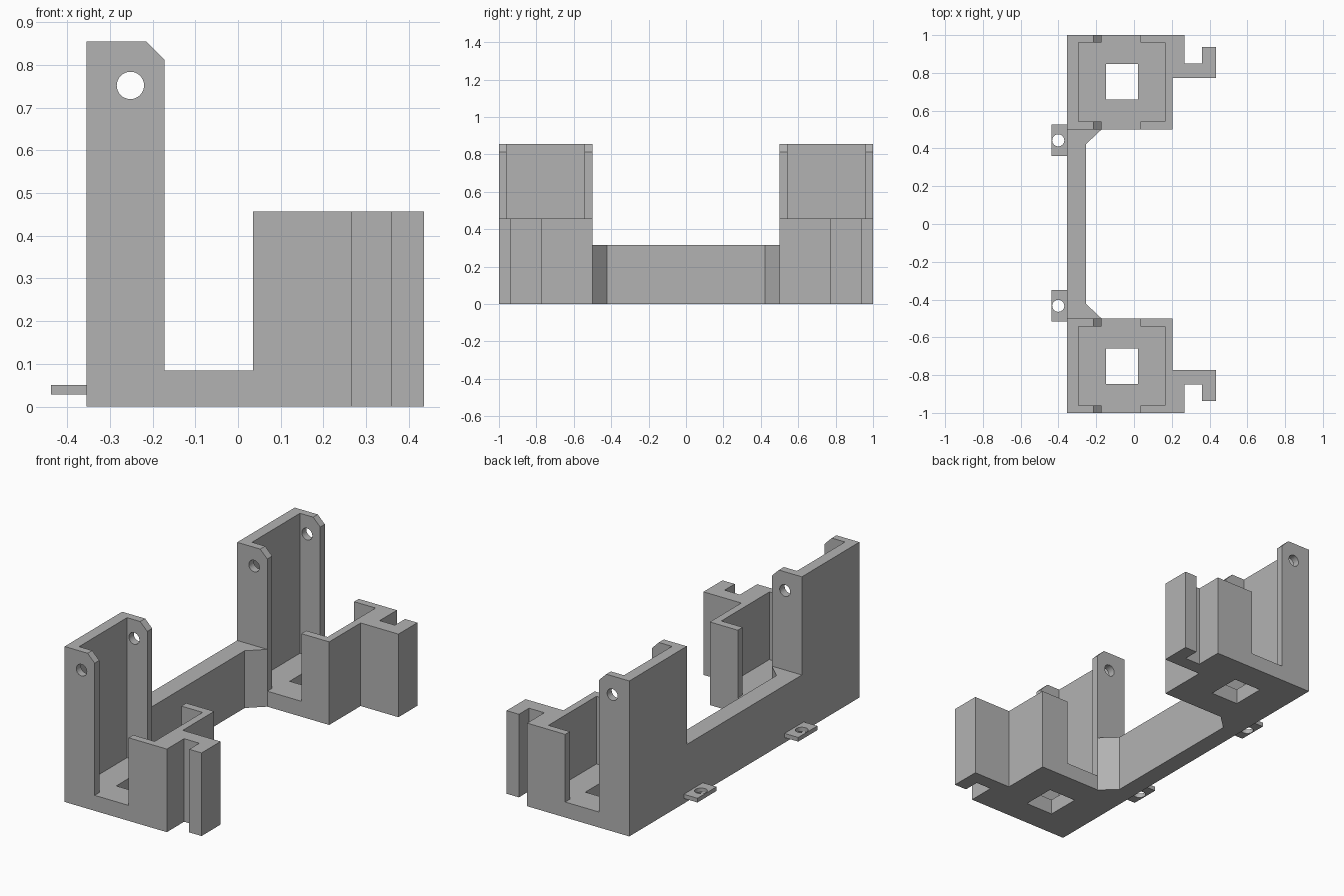
import bpy, bmesh, math
from mathutils import Vector, Matrix

cube = bpy.data.objects.get("Cube")
if cube:
    bpy.data.objects.remove(cube, do_unlink=True)

grey = bpy.data.materials.new("plain_grey")
grey.use_nodes = True
grey.diffuse_color = (0.45, 0.45, 0.45, 1)
grey.node_tree.nodes["Principled BSDF"].inputs["Base Color"].default_value = (0.45, 0.45, 0.45, 1)


def prism(name, points, low, high, axis="z"):
    """Extrude an XY outline along z, or an XZ outline along y."""
    place = (lambda a, b, t: (a, b, t)) if axis == "z" else (lambda a, b, t: (a, t, b))
    bm = bmesh.new()
    face = bm.faces.new([bm.verts.new(place(a, b, low)) for a, b in points])
    extruded = bmesh.ops.extrude_face_region(bm, geom=[face])["geom"]
    moved = [v for v in extruded if isinstance(v, bmesh.types.BMVert)]
    bmesh.ops.translate(bm, verts=moved, vec=Vector(place(0, 0, high - low)))
    bmesh.ops.recalc_face_normals(bm, faces=bm.faces)
    mesh = bpy.data.meshes.new(name)
    bm.to_mesh(mesh)
    bm.free()
    mesh.materials.append(grey)
    obj = bpy.data.objects.new(name, mesh)
    bpy.context.collection.objects.link(obj)
    return obj


def box(name, x, y, z):
    return prism(name, [(x[0], y[0]), (x[1], y[0]), (x[1], y[1]), (x[0], y[1])], *z)


def circle(cx, cy, r, n=32):
    return [(cx + r * math.cos(math.tau * i / n), cy + r * math.sin(math.tau * i / n))
            for i in range(n)]


def cut(obj, cutters):
    """Subtract each cutter, bake the result and discard the cutters."""
    for cutter in cutters:
        cutter.hide_render = True
        mod = obj.modifiers.new("cut", "BOOLEAN")
        mod.operation, mod.solver, mod.object = "DIFFERENCE", "EXACT", cutter
    bpy.context.view_layer.update()
    graph = bpy.context.evaluated_depsgraph_get()
    mesh = bpy.data.meshes.new_from_object(obj.evaluated_get(graph))
    obj.modifiers.clear()
    obj.data = mesh
    for cutter in cutters:
        bpy.data.objects.remove(cutter, do_unlink=True)


# Outline of one holder including its hooked front rail
FOOTPRINT = [(-0.355, 0.5), (0.205, 0.5), (0.205, 0.773), (0.435, 0.773), (0.435, 0.938),
             (0.36, 0.938), (0.36, 0.85), (0.267, 0.85), (0.267, 1), (-0.355, 1)]
# Side profile removed to leave the tall back, the slot and the low front
SLOT = [(-0.172, 0.085), (0.035, 0.085), (0.035, 0.457), (0.6, 0.457), (0.6, 1),
        (-0.26, 1), (-0.26, 0.9), (-0.172, 0.812)]

holder = prism("left_holder", FOOTPRINT, 0, 0.855)
cut(holder, [
    prism("slot", SLOT, 0.4, 1.1, "y"),
    box("cavity", (-0.295, 0.165), (0.543, 0.96), (0.085, 1)),
    box("floor_opening", (-0.148, 0.02), (0.66, 0.847), (-0.1, 0.2)),
    prism("pin_hole", circle(-0.252, 0.752, 0.032), 0.4, 1.1, "y"),
])
holder.name = "back_holder"

# Opposite holder is a mirrored copy
other = holder.copy()
other.data = holder.data.copy()
other.name = "front_holder"
other.data.transform(Matrix.Scale(-1, 4, (0, 1, 0)))
other.data.flip_normals()
bpy.context.collection.objects.link(other)

# Connecting beam with corner gussets
prism("connecting_beam", [(-0.355, -0.5), (-0.172, -0.5), (-0.255, -0.422),
                          (-0.255, 0.422), (-0.172, 0.5), (-0.355, 0.5)], 0, 0.315)

# Screw tabs on the rear of the beam
for name, y in (("back_tab", 0.443), ("front_tab", -0.433)):
    tab = box(name, (-0.438, -0.355), (y - 0.083, y + 0.083), (0.028, 0.051))
    cut(tab, [prism("screw_hole", circle(-0.401, y, 0.032), 0, 0.1)])
